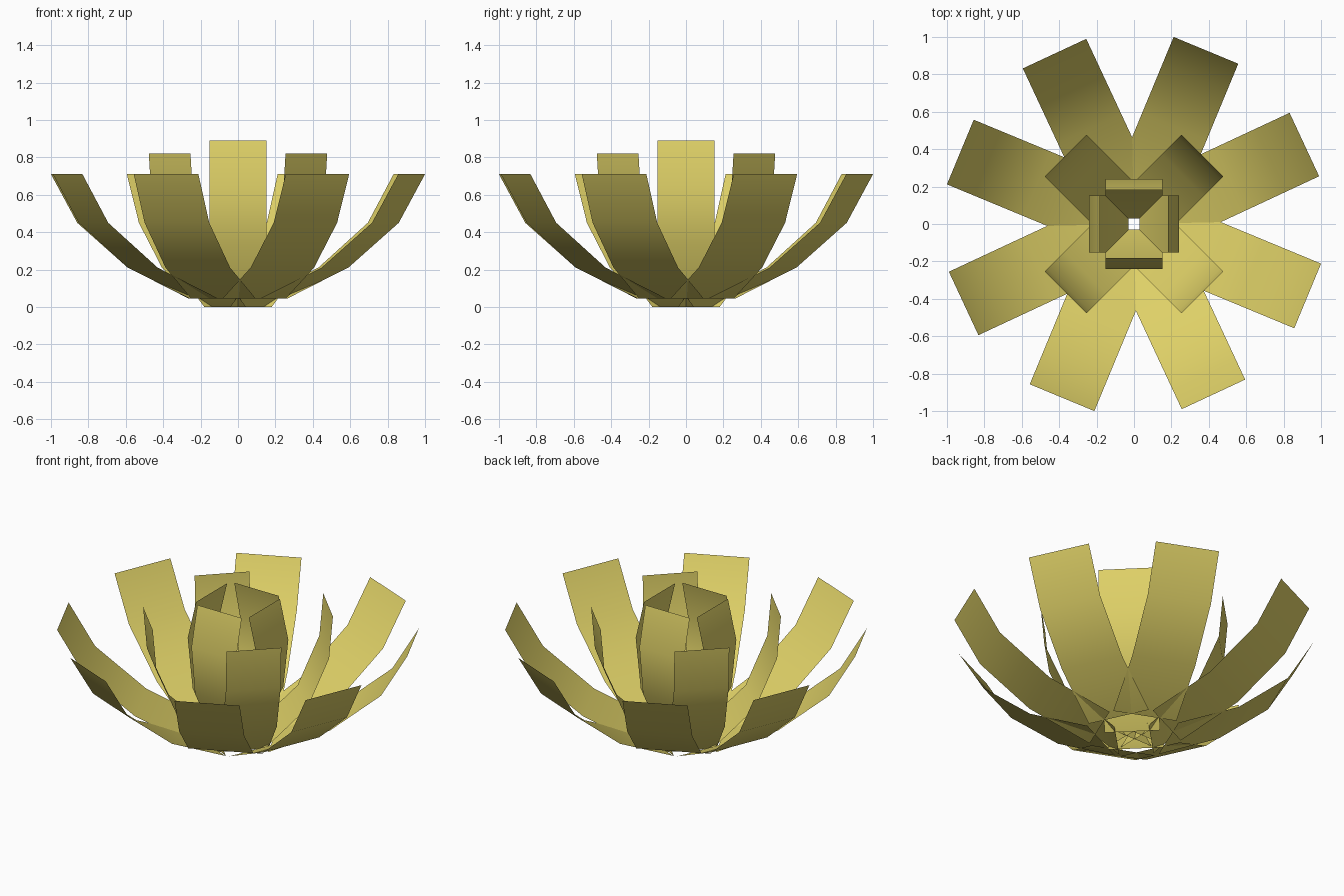
import bpy
import bmesh
from math import radians
from mathutils import Matrix

cube = bpy.data.objects.get("Cube")
if cube:
    bpy.data.objects.remove(cube, do_unlink=True)

yellow = bpy.data.materials.new("petal_yellow")
yellow.use_nodes = True
colour = (0.73, 0.63, 0.135, 1)
yellow.diffuse_color = colour
yellow.node_tree.nodes["Principled BSDF"].inputs["Base Color"].default_value = colour


def petal(name, width, profile, angle):
    """Bent strip of constant width following a (radius, height) profile."""
    bm = bmesh.new()
    rows = [[bm.verts.new((r, side * width / 2, z)) for side in (-1, 1)]
            for r, z in profile]
    for (a, b), (c, d) in zip(rows, rows[1:]):
        bm.faces.new((a, c, d, b)).smooth = True
    bm.transform(Matrix.Rotation(radians(angle), 4, 'Z'))
    mesh = bpy.data.meshes.new(name)
    bm.to_mesh(mesh)
    bm.free()
    mesh.materials.append(yellow)
    bpy.context.collection.objects.link(bpy.data.objects.new(name, mesh))


# Profiles run from the base of the flower to the petal tip
outer = [(0.204, 0.045), (0.561, 0.21), (0.853, 0.45), (1.005, 0.71)]
middle = [(0.097, 0.0), (0.37, 0.26), (0.495, 0.56), (0.517, 0.82)]
inner = [(0.03, 0.03), (0.205, 0.345), (0.24, 0.65), (0.182, 0.89)]

# Each ring repeats every quarter turn
for i in range(4):
    turn = 90 * i
    petal(f"outer_petal_{2 * i + 1}", 0.374, outer, turn + 25)
    petal(f"outer_petal_{2 * i + 2}", 0.374, outer, turn + 67.5)
    petal(f"middle_petal_{i + 1}", 0.315, middle, turn + 45)
    petal(f"inner_petal_{i + 1}", 0.306, inner, turn)
